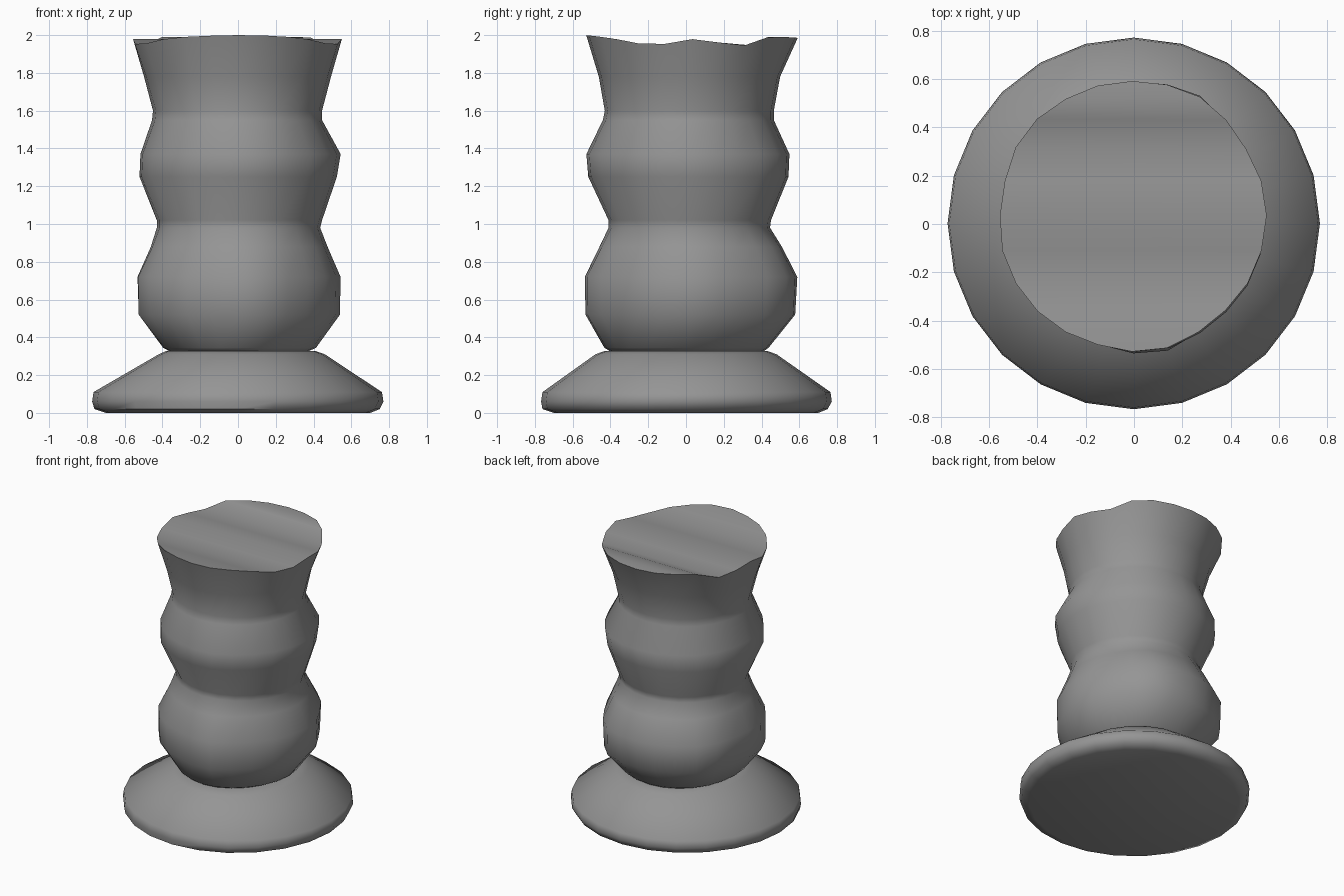
import bpy, bmesh, math

cube = bpy.data.objects.get("Cube")
if cube:
    bpy.data.objects.remove(cube)

grey = bpy.data.materials.new("clay grey")
grey.use_nodes = True
colour = (0.3, 0.3, 0.3, 1)
grey.diffuse_color = colour
grey.node_tree.nodes["Principled BSDF"].inputs["Base Color"].default_value = colour

SIDES = 24


def wave(y):
    """Height of the rippled top, which runs in bands from left to right."""
    pts = [(-.53, 2.0), (-.4, 1.985), (-.17, 1.94), (0, 1.98), (.12, 1.975),
           (.28, 1.935), (.45, 1.995), (.6, 1.985)]
    for (y0, z0), (y1, z1) in zip(pts, pts[1:]):
        if y <= y1:
            return z0 + (z1 - z0) * max(0, (y - y0) / (y1 - y0))
    return pts[-1][1]


def lathe(name, sections, wavy_top=False, angle=45):
    """Stack of oval rings: height, left/right, front and back extents, lobe size."""
    bm = bmesh.new()
    rings = []
    for k, (z, x0, x1, y0, y1, lobe) in enumerate(sections):
        ring = []
        for i in range(SIDES):
            a = math.tau * i / SIDES
            r = 1 + lobe * (math.cos(5 * a + 0.6) + 0.5 * math.sin(8 * a))
            x = (x0 + x1) / 2 + (x1 - x0) / 2 * r * math.cos(a)
            y = (y0 + y1) / 2 + (y1 - y0) / 2 * r * math.sin(a)
            top = wavy_top and k == len(sections) - 1
            ring.append(bm.verts.new((x, y, wave(y) if top else z)))
        rings.append(ring)
    for low, high in zip(rings, rings[1:]):
        for i in range(SIDES):
            j = (i + 1) % SIDES
            bm.faces.new((low[i], low[j], high[j], high[i]))
    bm.faces.new(rings[0][::-1])
    top = rings[-1]
    if wavy_top:
        # bands between matching rim points on the left and right
        h, q = SIDES // 2, SIDES // 4
        for i in range(-q, q):
            band = [top[i], top[i + 1], top[(h - i - 1) % SIDES], top[(h - i) % SIDES]]
            bm.faces.new(list(dict.fromkeys(band)))
    else:
        bm.faces.new(top)
    bmesh.ops.recalc_face_normals(bm, faces=bm.faces)
    mesh = bpy.data.meshes.new(name)
    bm.to_mesh(mesh)
    bm.free()
    mesh.materials.append(grey)
    obj = bpy.data.objects.new(name, mesh)
    bpy.context.collection.objects.link(obj)
    bpy.ops.object.select_all(action='DESELECT')
    obj.select_set(True)
    bpy.context.view_layer.objects.active = obj
    bpy.ops.object.shade_smooth_by_angle(angle=math.radians(angle))
    return obj


# Wide sloping foot
lathe("foot", [
    (0.0, -.70, .70, -.70, .70, 0),
    (.02, -.76, .75, -.76, .75, 0),
    (.06, -.772, .77, -.767, .772, 0),
    (.11, -.765, .762, -.76, .765, 0),
    (.31, -.42, .46, -.48, .48, 0),
    (.328, -.38, .41, -.43, .43, 0),
], angle=60)

# Two swollen tiers, with a flared mouth closed by a rippled top
lathe("body", [
    (.325, -.36, .37, -.40, .41, 0),
    (.345, -.40, .41, -.43, .44, .01),
    (.52, -.535, .53, -.525, .585, .022),
    (.72, -.54, .535, -.53, .595, .018),
    (.88, -.465, .47, -.455, .51, .01),
    (.98, -.43, .435, -.41, .445, 0),
    (1.02, -.43, .445, -.41, .45, 0),
    (1.25, -.525, .52, -.515, .545, .008),
    (1.37, -.52, .54, -.525, .55, .008),
    (1.55, -.455, .445, -.44, .465, 0),
    (1.60, -.45, .445, -.43, .465, 0),
    (1.78, -.50, .49, -.46, .50, .006),
    (1.98, -.56, .545, -.525, .595, .01),
], wavy_top=True)
